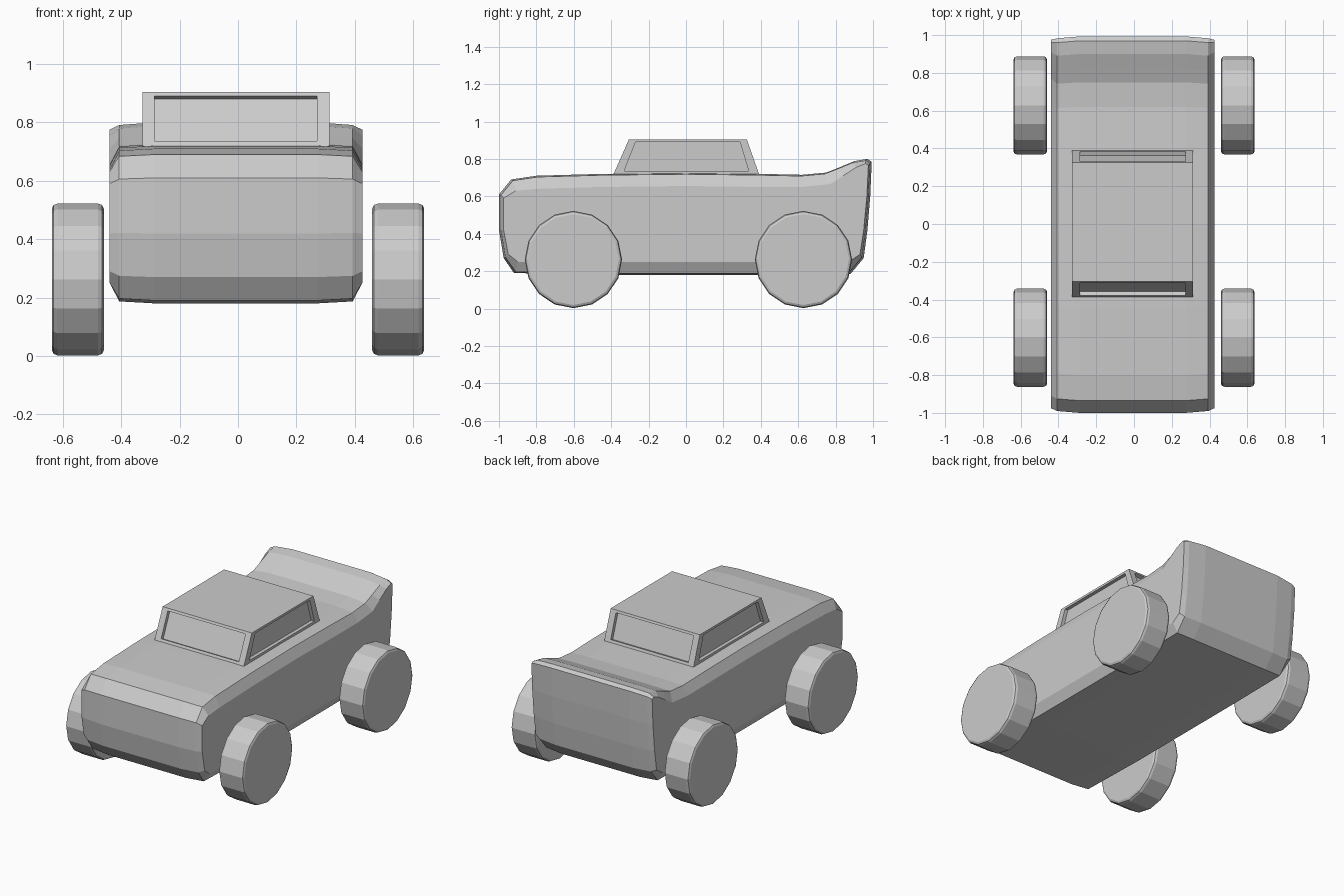
import bpy, bmesh, math
from mathutils import Vector

if "Cube" in bpy.data.objects:
    bpy.data.objects.remove(bpy.data.objects["Cube"])

grey = bpy.data.materials.new("plain grey")
grey.diffuse_color = (0.6, 0.6, 0.6, 1)
grey.use_nodes = True
grey.node_tree.nodes["Principled BSDF"].inputs["Base Color"].default_value = grey.diffuse_color


def finish(bm, name):
    bmesh.ops.recalc_face_normals(bm, faces=bm.faces)
    mesh = bpy.data.meshes.new(name)
    bm.to_mesh(mesh)
    bm.free()
    mesh.materials.append(grey)
    obj = bpy.data.objects.new(name, mesh)
    bpy.context.collection.objects.link(obj)
    return obj


# Body: side profile (y, z) swept across x, shrinking towards the flanks
OUTER = [(-1.0, .61), (-.935, .69), (-.8, .71), (-.45, .72), (0, .725), (.4, .72),
         (.62, .715), (.75, .727), (.82, .755), (.9, .788), (.97, .8), (.993, .785),
         (.985, .6), (.97, .42), (.95, .27), (.88, .185), (.4, .18), (0, .18),
         (-.45, .18), (-.92, .19), (-.975, .27), (-1.0, .42)]
FLANK = [(-.975, .59), (-.91, .63), (-.8, .64), (-.45, .65), (0, .655), (.4, .65),
         (.62, .65), (.77, .665), (.84, .71), (.91, .755), (.96, .775), (.975, .765),
         (.967, .6), (.95, .42), (.93, .29), (.87, .25), (.4, .25), (0, .25),
         (-.45, .25), (-.9, .25), (-.95, .29), (-.975, .42)]
MID_Y, MID_Z = 0, .45
BODY_X = -.007


def shrunk(s):
    return [(MID_Y + (y - MID_Y) * (1 - s * .4), MID_Z + (z - MID_Z) * (1 - s))
            for y, z in OUTER]


half = [(.28, shrunk(0)), (.40, shrunk(.025)), (.433, FLANK)]
sections = [(-x, p) for x, p in reversed(half)] + half
bm = bmesh.new()
rings = [[bm.verts.new((x + BODY_X, y, z)) for y, z in p] for x, p in sections]
n = len(OUTER)
for a, b in zip(rings, rings[1:]):
    for i in range(n):
        j = (i + 1) % n
        bm.faces.new((a[i], a[j], b[j], b[i]))
bm.faces.new(rings[0])
bm.faces.new(rings[-1])
finish(bm, "body")

# Cabin: sloped box with a recessed window on each of its four sides
bm = bmesh.new()
L, R = BODY_X - .32, BODY_X + .32
base = [(L, -.387, .72), (R, -.387, .72), (R, .39, .72), (L, .39, .72)]
roof = [(L, -.305, .905), (R, -.305, .905), (R, .325, .905), (L, .325, .905)]
vb = [bm.verts.new(v) for v in base]
vt = [bm.verts.new(v) for v in roof]
bm.faces.new(vt)
bm.faces.new(vb[::-1])
for i in range(4):
    j = (i + 1) % 4
    outer = [vb[i], vb[j], vt[j], vt[i]]
    c = [v.co for v in outer]
    inward = -(c[1] - c[0]).cross(c[3] - c[0]).normalized() * .023
    rim = []
    for u, w in ((.065, .09), (.935, .09), (.935, .92), (.065, .92)):
        rim.append(c[0].lerp(c[1], u).lerp(c[3].lerp(c[2], u), w))
    front = [bm.verts.new(p) for p in rim]
    back = [bm.verts.new(p + inward) for p in rim]
    for a in range(4):
        b = (a + 1) % 4
        bm.faces.new((outer[a], outer[b], front[b], front[a]))
        bm.faces.new((front[a], front[b], back[b], back[a]))
    bm.faces.new(back)
finish(bm, "cabin")


# Wheels: 16-sided discs with softened rims
def wheel(name, x, y):
    bm = bmesh.new()
    loops = []
    for dx, r in ((-.089, .243), (-.083, .255), (-.070, .26),
                  (.070, .26), (.083, .255), (.089, .243)):
        loops.append([bm.verts.new((x + dx, y + r * math.sin(k * math.pi / 8),
                                    .262 + r * math.cos(k * math.pi / 8)))
                      for k in range(16)])
    for a, b in zip(loops, loops[1:]):
        for k in range(16):
            m = (k + 1) % 16
            bm.faces.new((a[k], a[m], b[m], b[k]))
    bm.faces.new(loops[0])
    bm.faces.new(loops[-1])
    finish(bm, name)


for side, x in (("left", -.549), ("right", .549)):
    wheel("front_wheel_" + side, x, -.602)
    wheel("rear_wheel_" + side, x, .628)
